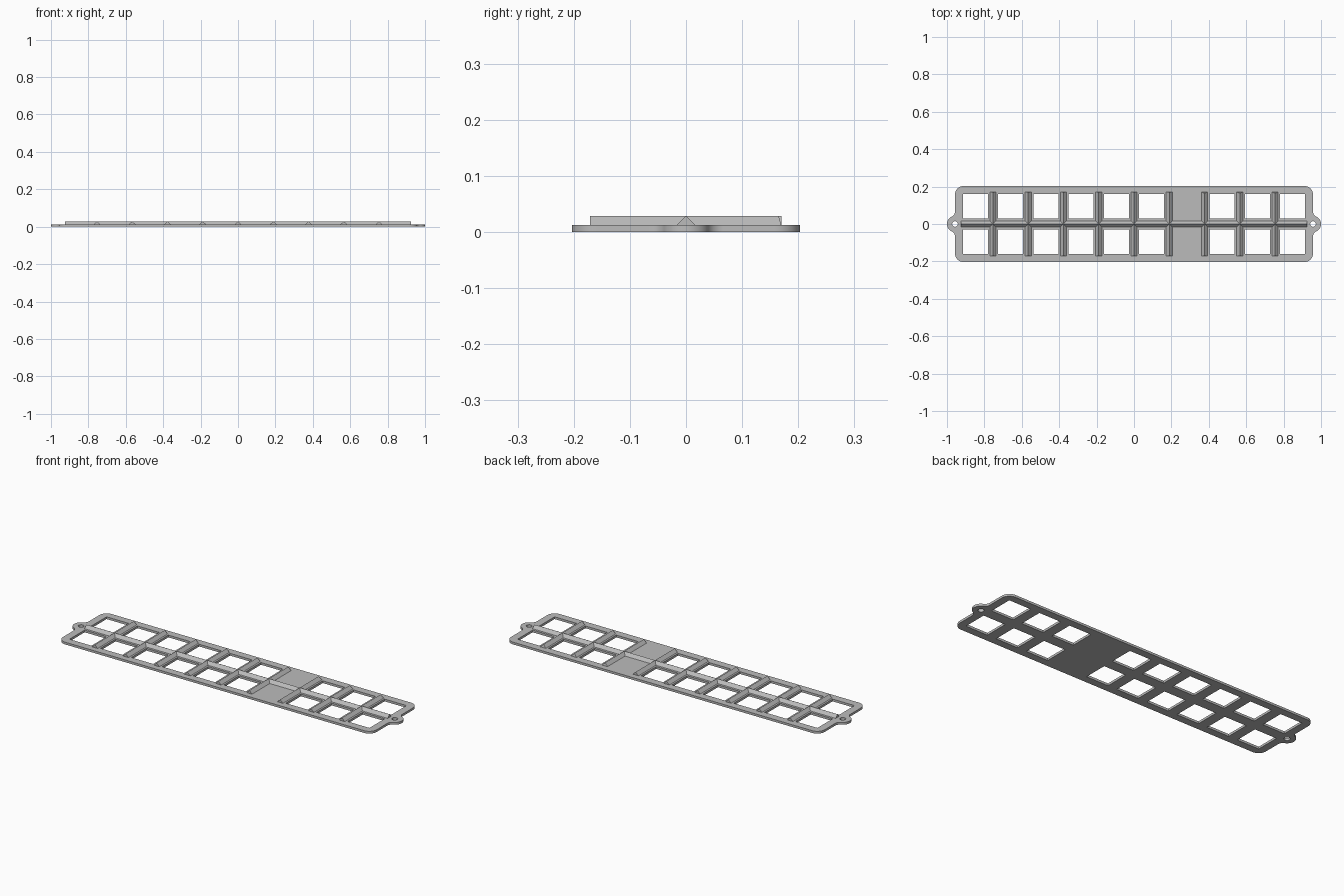
import bpy, bmesh
from math import sin, cos, pi, radians, sqrt, atan2
from mathutils import Vector

cube = bpy.data.objects.get("Cube")
if cube:
    bpy.data.objects.remove(cube, do_unlink=True)

HALF_X, HALF_Y, THICK, TOP = 0.957, 0.203, 0.0125, 0.029
PITCH, COLUMNS, BLANK = 0.1885, 10, 6
CORNER, EAR, FILLET, BORE = 0.045, 0.043, 0.03, 0.015

grey = bpy.data.materials.new("plain_grey")
grey.use_nodes = True
grey.diffuse_color = (0.5, 0.5, 0.5, 1)
grey.node_tree.nodes["Principled BSDF"].inputs["Base Color"].default_value = (0.5, 0.5, 0.5, 1)


def finish(name, bm):
    bmesh.ops.recalc_face_normals(bm, faces=bm.faces)
    mesh = bpy.data.meshes.new(name)
    bm.to_mesh(mesh)
    bm.free()
    mesh.materials.append(grey)
    obj = bpy.data.objects.new(name, mesh)
    bpy.context.collection.objects.link(obj)
    return obj


def arc(cx, cy, r, start, end, n=12):
    return [(cx + r * cos(start + (end - start) * i / n),
             cy + r * sin(start + (end - start) * i / n)) for i in range(n + 1)]


def rectangle(cx, cy, hx, hy):
    return [(cx - hx, cy - hy), (cx + hx, cy - hy), (cx + hx, cy + hy), (cx - hx, cy + hy)]


# Outline: one end with a filleted ear, turned half round for the other
fillet_y = sqrt((EAR + FILLET) ** 2 - FILLET ** 2)
tilt = atan2(fillet_y, FILLET)
end = arc(HALF_X - CORNER, CORNER - HALF_Y, CORNER, -pi / 2, 0)
end += arc(HALF_X + FILLET, -fillet_y, FILLET, pi, pi - tilt)
end += arc(HALF_X, 0, EAR, -tilt, tilt, 24)[1:-1]
end += arc(HALF_X + FILLET, fillet_y, FILLET, pi + tilt, pi)
end += arc(HALF_X - CORNER, HALF_Y - CORNER, CORNER, 0, pi / 2)
loops = [end + [(-x, -y) for x, y in end]]

# Windows in two rows, leaving one blank column, and a bore in each ear
for col in range(COLUMNS):
    if col != BLANK:
        for side in (-1, 1):
            loops.append(rectangle((col - 4.5) * PITCH, side * 0.0955, 0.067, 0.066))
for side in (-1, 1):
    loops.append(arc(side * HALF_X, 0, BORE, 0, 2 * pi, 24)[:-1])

# Plate
bm = bmesh.new()
edges = []
for loop in loops:
    verts = [bm.verts.new((x, y, 0)) for x, y in loop]
    edges += [bm.edges.new((verts[i - 1], verts[i])) for i in range(len(verts))]
bmesh.ops.triangle_fill(bm, edges=edges, use_beauty=True, normal=(0, 0, 1))
extruded = bmesh.ops.extrude_face_region(bm, geom=bm.faces[:], use_keep_orig=True)
bmesh.ops.translate(bm, vec=(0, 0, THICK),
                    verts=[v for v in extruded["geom"] if isinstance(v, bmesh.types.BMVert)])
plate = finish("plate", bm)
bpy.ops.object.select_all(action="DESELECT")
plate.select_set(True)
bpy.context.view_layer.objects.active = plate
bpy.ops.object.shade_smooth_by_angle(angle=radians(30))


def ridge(name, start, stop, taper=0.0):
    """Triangular rib between two points; taper draws back the peak at the far end."""
    start, stop = Vector(start).to_3d(), Vector(stop).to_3d()
    along = (stop - start).normalized()
    across = Vector((-along.y, along.x, 0)) * 0.0175
    bm = bmesh.new()
    low, high = Vector((0, 0, THICK - 0.0005)), Vector((0, 0, TOP))
    a = [bm.verts.new(start + p) for p in (low - across, low + across, high)]
    b = [bm.verts.new(stop + p) for p in (low - across, low + across, high - along * taper)]
    bm.faces.new(a)
    bm.faces.new(b)
    for i in range(3):
        bm.faces.new((a[i - 1], a[i], b[i], b[i - 1]))
    return finish(name, bm)


# Long centre ridge and the cross ridges between columns
ridge("centre_ridge", (-0.925, 0), (0.925, 0))
for i in range(COLUMNS - 1):
    ridge(f"cross_ridge_{i + 1}", ((i - 4) * PITCH, -0.171), ((i - 4) * PITCH, 0.17),
          0.005 if i >= BLANK else 0.0)
